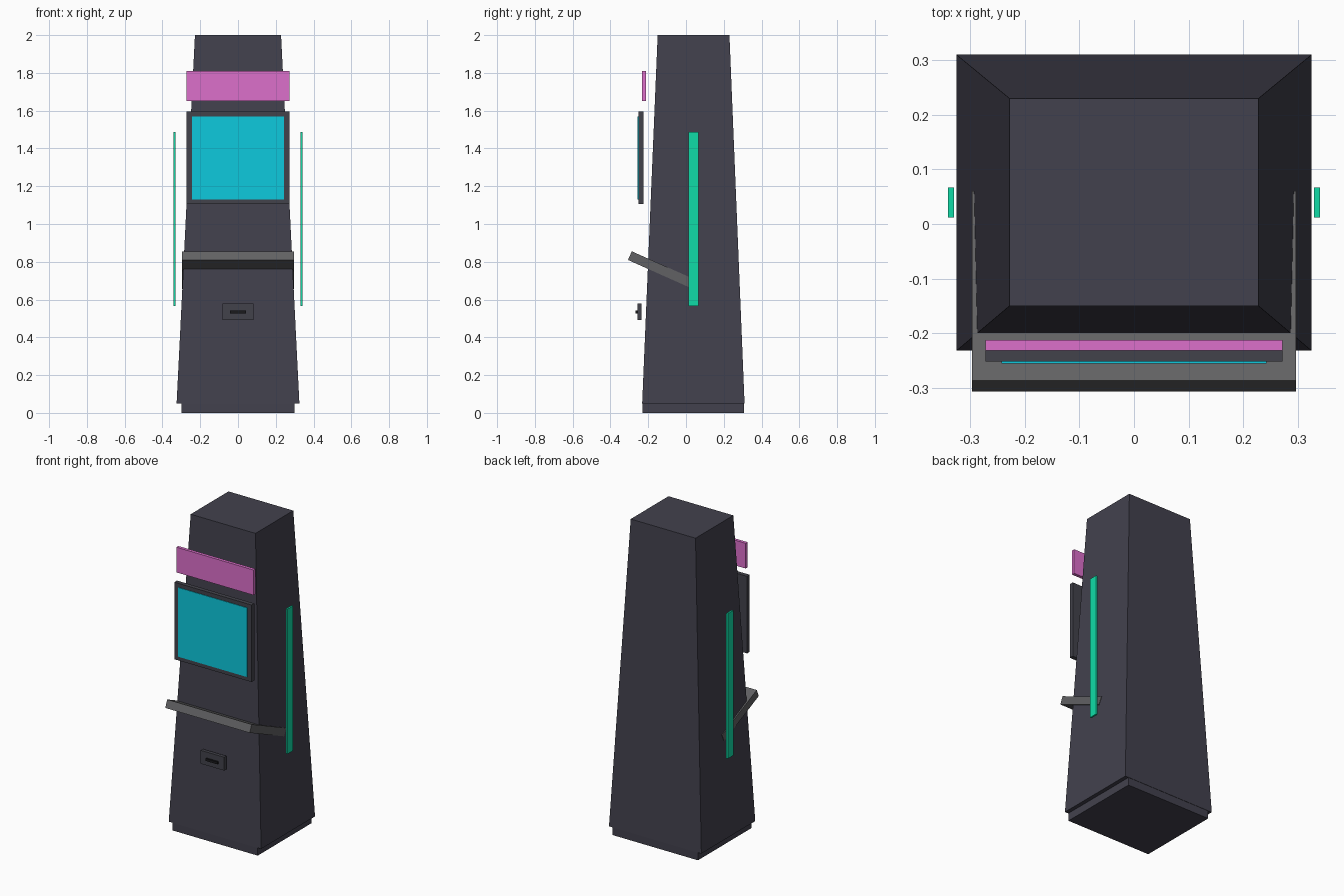
import bpy, bmesh
from mathutils import Matrix, Vector

if "Cube" in bpy.data.objects:
    bpy.data.objects.remove(bpy.data.objects["Cube"])


def material(name, rgb):
    m = bpy.data.materials.new(name)
    m.diffuse_color = (*rgb, 1)
    m.use_nodes = True
    m.node_tree.nodes["Principled BSDF"].inputs["Base Color"].default_value = m.diffuse_color
    return m


DARK = material("dark_panel", (0.055, 0.053, 0.075))
FRAME = material("dark_frame", (0.055, 0.055, 0.07))
GREY = material("mid_grey", (0.12, 0.12, 0.125))
BLACK = material("black", (0.01, 0.01, 0.012))
CYAN = material("cyan", (0.004, 0.59, 0.73))
PINK = material("pink", (0.72, 0.16, 0.6))
GREEN = material("green", (0.005, 0.72, 0.39))


def box(name, x, y, z, mat, top=None, tilt=0):
    """Box from (min, max) ranges; top=(x, y) ranges tapers it; tilt turns it about x."""
    bm = bmesh.new()
    bmesh.ops.create_cube(bm, size=1)
    c = Vector((sum(x) / 2, sum(y) / 2, sum(z) / 2))
    for v in bm.verts:
        rx, ry = top if top and v.co.z > 0 else (x, y)
        v.co = Vector((rx[v.co.x > 0], ry[v.co.y > 0], z[v.co.z > 0])) - c
    bmesh.ops.rotate(bm, verts=bm.verts, matrix=Matrix.Rotation(tilt, 3, 'X'))
    me = bpy.data.meshes.new(name)
    bm.to_mesh(me)
    bm.free()
    me.materials.append(mat)
    ob = bpy.data.objects.new(name, me)
    ob.location = c
    bpy.context.collection.objects.link(ob)
    return ob


# Tapered cabinet on a slightly narrower plinth
box("plinth", (-0.30, 0.30), (-0.23, 0.308), (0, 0.05), DARK)
box("cabinet", (-0.325, 0.325), (-0.232, 0.31), (0.05, 2.0), DARK,
    top=((-0.228, 0.228), (-0.15, 0.23)))

# Marquee, screen frame and screen float in front of the sloping face
box("marquee", (-0.272, 0.272), (-0.232, -0.212), (1.65, 1.81), PINK)
box("screen_frame", (-0.272, 0.272), (-0.252, -0.225), (1.105, 1.595), FRAME)
box("screen", (-0.243, 0.243), (-0.2555, -0.25), (1.13, 1.57), CYAN)

# Tilted control panel running back into the cabinet
box("control_panel", (-0.297, 0.297), (-0.1235 - 0.19, -0.1235 + 0.19),
    (0.755 - 0.025, 0.755 + 0.025), GREY, tilt=-0.42)

# Coin door with slot
box("coin_door", (-0.083, 0.083), (-0.257, -0.235), (0.493, 0.578), FRAME)
box("coin_slot", (-0.042, 0.042), (-0.268, -0.25), (0.526, 0.541), BLACK)

# Light strips on both sides
for side, x in (("left", (-0.341, -0.33)), ("right", (0.33, 0.341))):
    box(side + "_light_strip", x, (0.012, 0.067), (0.565, 1.487), GREEN)
